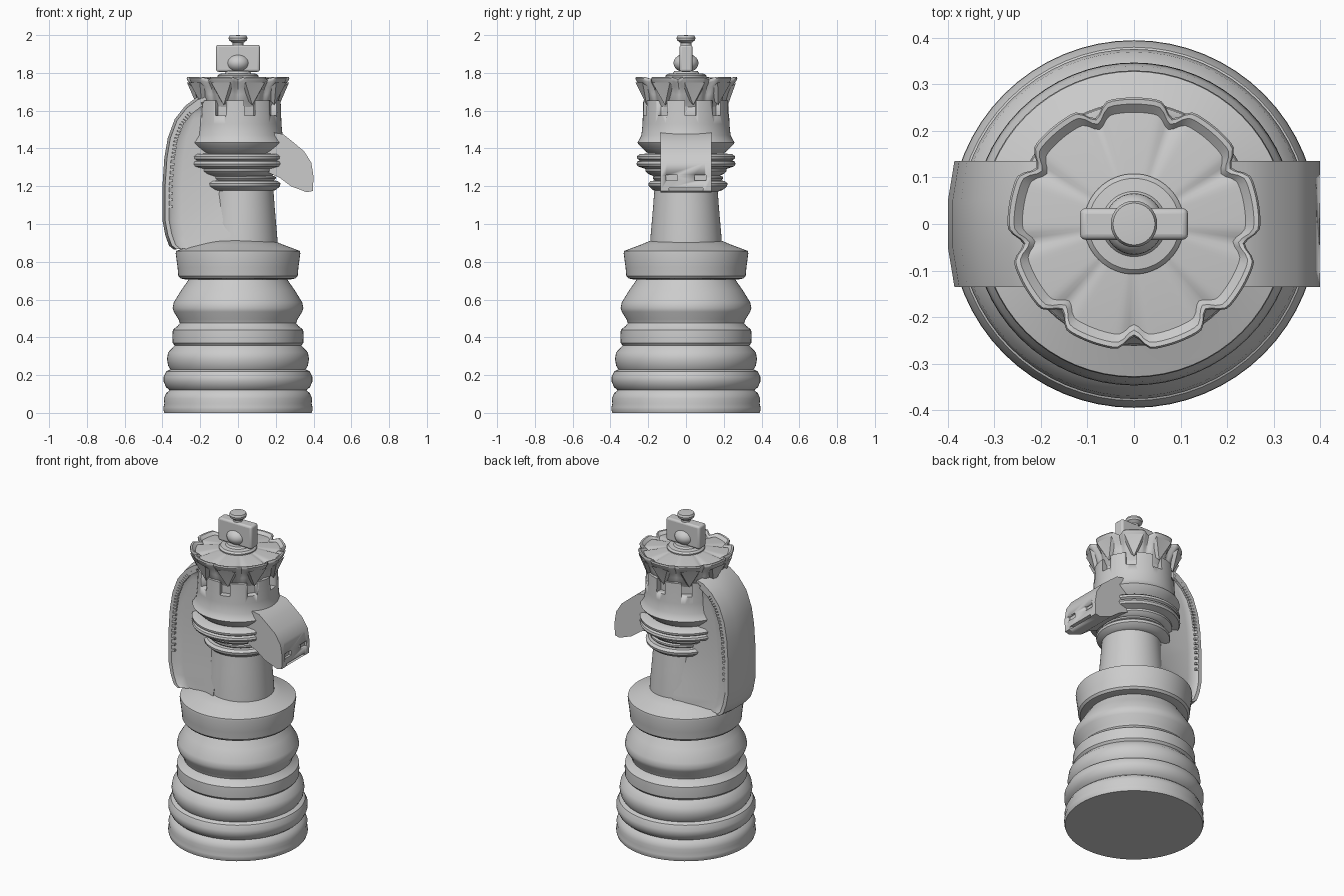
import bpy, bmesh, math
from math import sin, cos, pi, radians
from mathutils import Matrix, Vector

if "Cube" in bpy.data.objects:
    bpy.data.objects.remove(bpy.data.objects["Cube"])


def finish(bm, name, angle=35):
    bmesh.ops.remove_doubles(bm, verts=bm.verts, dist=1e-5)
    bmesh.ops.recalc_face_normals(bm, faces=bm.faces)
    me = bpy.data.meshes.new(name)
    bm.to_mesh(me)
    bm.free()
    ob = bpy.data.objects.new(name, me)
    bpy.context.collection.objects.link(ob)
    bpy.ops.object.select_all(action='DESELECT')
    ob.select_set(True)
    bpy.context.view_layer.objects.active = ob
    bpy.ops.object.shade_smooth_by_angle(angle=radians(angle))
    return ob


def loft(bm, rows, wrap):
    vs = [[bm.verts.new(p) for p in row] for row in rows]
    n = len(vs[0])
    for a, b in zip(vs, vs[1:]):
        for i in range(n if wrap else n - 1):
            j = (i + 1) % n
            bm.faces.new((a[i], a[j], b[j], b[i]))
    return vs


def lathe(name, profile, n=64, cx=0, cy=0, shape=None):
    # shape(angle, r, z) may deform the round section
    rows = []
    for r, z in profile:
        row = []
        for i in range(n):
            a = 2 * pi * i / n
            rr, zz = shape(a, r, z) if shape else (r, z)
            row.append((cx + rr * cos(a), cy + rr * sin(a), zz))
        rows.append(row)
    bm = bmesh.new()
    loft(bm, rows, True)
    return finish(bm, name)


def boxes(name, items):
    bm = bmesh.new()
    for m, size in items:
        bmesh.ops.create_cube(bm, size=1, matrix=m @ Matrix.Diagonal((*size, 1)))
    return finish(bm, name)


def cut(ob, cutter):
    m = ob.modifiers.new("cut", 'BOOLEAN')
    m.operation, m.solver, m.object = 'DIFFERENCE', 'EXACT', cutter
    cutter.hide_render = True
    cutter.hide_set(True)


# stacked rounded base
lathe("base", [(0, 0), (.39, 0), (.395, .015), (.395, .03), (.39, .05), (.393, .075), (.38, .105), (.362, .12),
               (.38, .135), (.394, .165), (.394, .19), (.38, .22), (.358, .23),
               (.37, .25), (.376, .285), (.37, .32), (.34, .352), (.335, .357),
               (.346, .37), (.347, .41), (.345, .44), (.32, .46), (.308, .475),
               (.315, .495), (.34, .535), (.346, .555), (.34, .585), (.30, .65),
               (.265, .70), (.255, .72), (0, .72)])

# collar and sloping shoulder
lathe("collar", [(0, .705), (.27, .705), (.305, .712), (.316, .725), (.32, .77), (.33, .845),
                 (.328, .857), (.315, .862), (.24, .89), (.18, .915), (0, .915)])

# neck
lathe("neck", [(0, .88), (.19, .88), (.188, .93), (.175, 1.08), (.166, 1.2), (0, 1.2)], cx=.02)

# ringed throat
lathe("lower_ring", [(0, 1.17), (.155, 1.17), (.185, 1.18), (.207, 1.20), (.21, 1.215), (.195, 1.228),
                     (.175, 1.23), (.185, 1.24), (.185, 1.25), (.165, 1.258), (.16, 1.3), (0, 1.3)],
      cx=.015, cy=.01)
lathe("upper_ring", [(0, 1.25), (.165, 1.25), (.20, 1.265), (.215, 1.28), (.215, 1.292), (.255, 1.305),
                     (.262, 1.318), (.258, 1.33), (.245, 1.337), (.258, 1.345), (.26, 1.358),
                     (.245, 1.37), (.18, 1.375), (.18, 1.39), (0, 1.39)])

# battlement tower
tower = lathe("tower", [(0, 1.36), (.18, 1.36), (.215, 1.385), (.25, 1.42), (.258, 1.432), (.25, 1.442),
                        (.236, 1.47), (.23, 1.53), (.226, 1.655), (.17, 1.655), (0, 1.655)])
cut(tower, boxes("tower_notch_cutter", [
    (Matrix.Rotation(radians(-74 + 40 * i), 4, 'Z') @ Matrix.Translation((.245, 0, 1.64)), (.11, .06, .13))
    for i in range(9)]))


# scalloped coronet with nine notches
def scallop(a, r, z):
    k = max(0, cos(9 * (a + pi / 2)))
    if 1.62 < z and r > .2:
        t = min(1, (r - .2) / .05)
        return r - .03 * t * k ** 3, z - .012 * t * k ** 3
    return r, z


lathe("coronet", [(0, 1.56), (.185, 1.56), (.19, 1.62), (.212, 1.65), (.225, 1.69), (.245, 1.73), (.268, 1.76),
                  (.272, 1.772), (.268, 1.779), (.258, 1.778), (.24, 1.762), (.12, 1.777), (0, 1.78)],
      n=144, shape=scallop)
# pointed leaves hanging between the notches
bm = bmesh.new()
for i in range(9):
    m = Matrix.Rotation(radians(-70 + 40 * i), 4, 'Z')
    pts = [(.265, -.055, 1.75), (.265, .055, 1.75), (.247, 0, 1.71), (.222, 0, 1.63), (.19, -.05, 1.69), (.19, .05, 1.69)]
    v = [bm.verts.new(m @ Vector(p)) for p in pts]
    for f in ((0, 1, 2), (0, 2, 3), (2, 1, 3), (0, 3, 4), (1, 5, 3), (0, 4, 5, 1), (4, 3, 5)):
        bm.faces.new([v[k] for k in f])
finish(bm, "coronet_leaves", 20)

# finial: foot ring, ball, cross block and knob
lathe("finial_foot", [(0, 1.76), (.105, 1.76), (.108, 1.785), (.098, 1.795), (.07, 1.798), (.062, 1.81), (0, 1.81)])
bm = bmesh.new()
bmesh.ops.create_uvsphere(bm, u_segments=32, v_segments=16, radius=1,
                          matrix=Matrix.Translation((0, 0, 1.852)) @ Matrix.Diagonal((.064, .066, .05, 1)))
finish(bm, "finial_ball")
block = boxes("finial_block", [(Matrix.Translation((0, 0, 1.877)), (.232, .068, .142))])
bev = block.modifiers.new("bevel", 'BEVEL')
bev.width, bev.segments = .012, 3
lathe("finial_knob", [(0, 1.94), (.028, 1.94), (.028, 1.958), (.047, 1.972), (.05, 1.985), (.045, 1.997), (0, 2)], n=32)

# mane: outer curve lofted across its width and into the neck
path = [(-.16, 1.69), (-.22, 1.67), (-.28, 1.625), (-.335, 1.555), (-.372, 1.455), (-.39, 1.35), (-.4, 1.2), (-.4, 1.02),
        (-.385, .94), (-.365, .885), (-.34, .865)]
inward = [(.5, -.9), (.5, -.85), (.7, -.7), (.85, -.5), (.95, -.2), (1, -.1), (1, 0), (1, 0), (1, .1), (1, .1), (1, .1)]
rows = []
for k, ((x, z), (nx, nz)) in enumerate(zip(path, inward)):
    q = (-.04, z) if z < 1.6 else (-.04, 1.58)
    flare = .12 + .08 * max(0, (1.15 - z) / .28)
    mid = min(-.2, x + .1)
    half = [((x, z), .05), ((x + .014 * nx, z + .014 * nz), .135), ((x + .035 * nx, z + .035 * nz), .135),
            ((x + .05 * nx, z + .05 * nz), .122), ((mid if z < 1.6 else x + .05, z - .04 * (z > 1.6)), .115), (q, flare)]
    rows.append([(p[0], -y, p[1]) for p, y in reversed(half)] + [(p[0], y, p[1]) for p, y in half])
bm = bmesh.new()
ends = loft(bm, rows, True)
bm.faces.new(ends[0])
bm.faces.new(ends[-1])
finish(bm, "mane", 40)

# row of small teeth along both edges of the mane
bm = bmesh.new()
for k in range(1, 7):
    for s in range(5):
        t = s / 5
        p = Vector(path[k]).lerp(Vector(path[k + 1]), t)
        n = Vector(inward[k]).lerp(Vector(inward[k + 1]), t)
        if p.y < 1.08:
            continue
        for side in (-1, 1):
            m = Matrix.Translation((p.x + .04 * n.x, side * .127, p.y + .04 * n.y)) @ Matrix.Rotation(math.atan2(-n.y, n.x), 4, 'Y')
            bmesh.ops.create_cube(bm, size=1, matrix=m @ Matrix.Diagonal((.03, .016, .013, 1)))
finish(bm, "mane_teeth")

# muzzle
side = [(.1, 1.5), (.24, 1.475), (.29, 1.435), (.35, 1.385), (.388, 1.325), (.4, 1.25), (.396, 1.175),
        (.365, 1.168), (.28, 1.2), (.22, 1.245), (.1, 1.3)]
bm = bmesh.new()
ends = loft(bm, [[(x, y, z) for x, z in side] for y in (-.135, -.1, .1, .135)], True)
for row in (ends[0], ends[-1]):
    bm.faces.new(row)
muzzle = finish(bm, "muzzle", 30)
tilt = Matrix.Rotation(radians(15), 4, 'Y')
cut(muzzle, boxes("muzzle_cutter", [
    (Matrix.Translation((.36, 0, 1.192)) @ tilt, (.14, .18, .016)),
    (Matrix.Translation((.4, -.075, 1.245)), (.03, .06, .03)),
    (Matrix.Translation((.4, .075, 1.245)), (.03, .06, .03))]))
